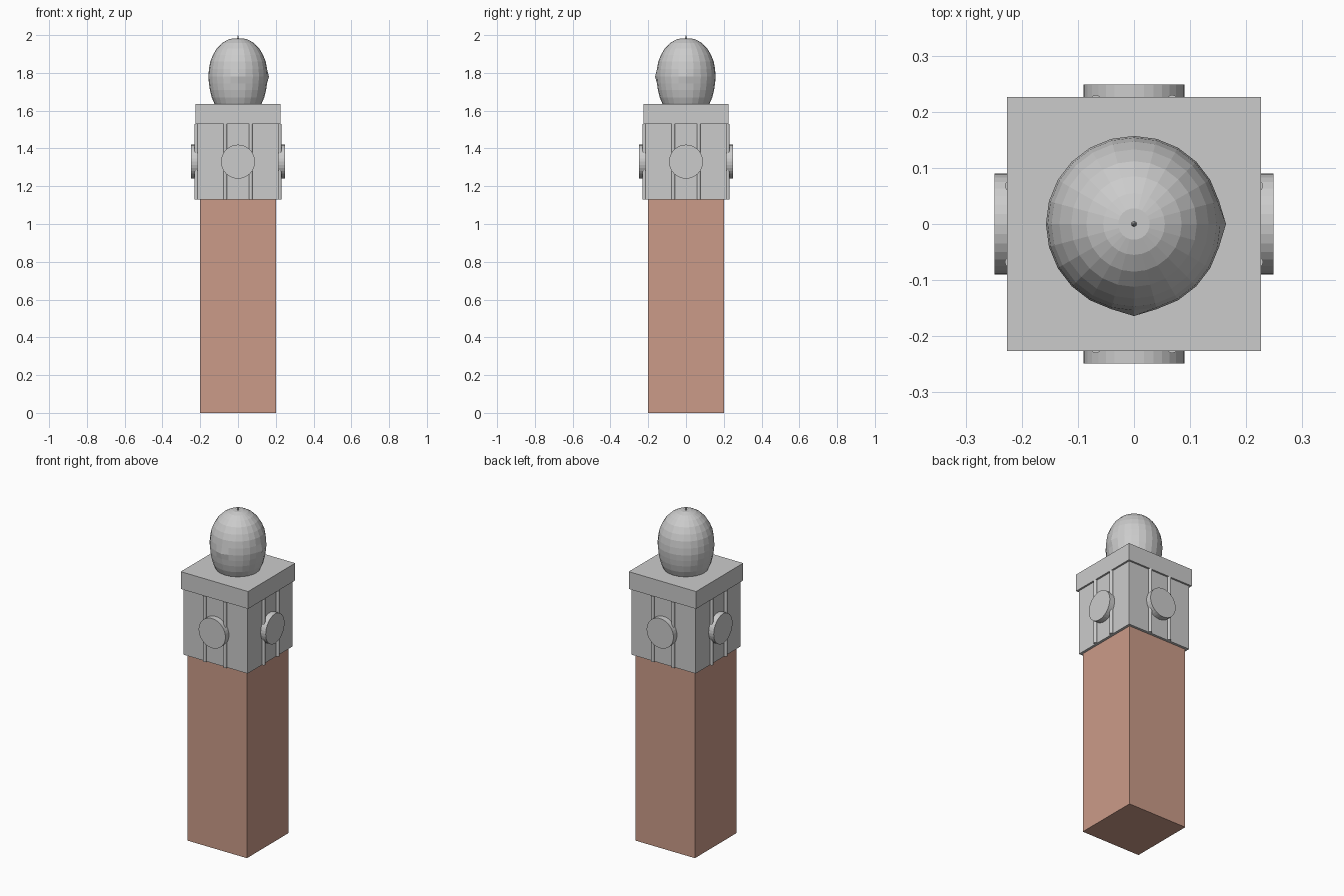
import bpy, bmesh, math
from mathutils import Matrix

if "Cube" in bpy.data.objects:
    bpy.data.objects.remove(bpy.data.objects["Cube"])


def finish(name, bm, mat=None):
    bmesh.ops.recalc_face_normals(bm, faces=bm.faces)
    me = bpy.data.meshes.new(name)
    bm.to_mesh(me)
    bm.free()
    ob = bpy.data.objects.new(name, me)
    bpy.context.collection.objects.link(ob)
    if mat:
        me.materials.append(mat)
    return ob


def box(name, half, z0, z1, mat=None):
    bm = bmesh.new()
    bmesh.ops.create_cube(bm, size=1)
    bmesh.ops.scale(bm, vec=(2 * half, 2 * half, z1 - z0), verts=bm.verts)
    bmesh.ops.translate(bm, vec=(0, 0, (z0 + z1) / 2), verts=bm.verts)
    return finish(name, bm, mat)


def cylinder(name, radius, depth, segments, matrix):
    bm = bmesh.new()
    bmesh.ops.create_cone(bm, cap_ends=True, segments=segments, radius1=radius,
                          radius2=radius, depth=depth, matrix=matrix)
    return finish(name, bm)


# Square tower body
brick = bpy.data.materials.new("brick")
brick.diffuse_color = (0.6, 0.33, 0.25, 1)
brick.use_nodes = True
brick.node_tree.nodes["Principled BSDF"].inputs["Base Color"].default_value = brick.diffuse_color
box("tower_shaft", 0.2, 0, 1.135, brick)
box("clock_stage", 0.215, 1.13, 1.53)
box("cornice", 0.226, 1.53, 1.635)

# Clock disc and two slim columns on each side
for side in range(4):
    turn = Matrix.Rotation(side * math.pi / 2, 4, 'Z')
    face = Matrix.Translation((0, -0.225, 1.33)) @ Matrix.Rotation(math.pi / 2, 4, 'X')
    cylinder(f"clock_face_{side}", 0.09, 0.048, 32, turn @ face)
    for n, x in enumerate((-0.068, 0.068)):
        cylinder(f"column_{side}_{n}", 0.01, 0.4, 16,
                 turn @ Matrix.Translation((x, -0.22, 1.33)))

# Faceted egg-shaped dome, turned from a profile
profile = [(0.105, 1.61), (0.125, 1.637), (0.139, 1.67), (0.149, 1.71),
           (0.154, 1.745), (0.157, 1.78), (0.154, 1.82), (0.147, 1.86),
           (0.133, 1.895), (0.112, 1.93), (0.085, 1.957), (0.055, 1.975),
           (0.028, 1.983)]
SEG = 24
bm = bmesh.new()
rings = []
for r, z in profile:
    rings.append([bm.verts.new((r * math.cos(2 * math.pi * i / SEG),
                                r * math.sin(2 * math.pi * i / SEG), z))
                  for i in range(SEG)])
for a, b in zip(rings, rings[1:]):
    for i in range(SEG):
        j = (i + 1) % SEG
        bm.faces.new((a[i], a[j], b[j], b[i]))
bm.faces.new(rings[0])
bm.faces.new(rings[-1])
# Small points standing out on the right and front of the dome
rings[5][0].co.x = 0.164
rings[5][SEG * 3 // 4].co.y = -0.164
finish("dome", bm)

# Tiny finial
bm = bmesh.new()
bmesh.ops.create_cone(bm, cap_ends=True, segments=6, radius1=0.008, radius2=0.001,
                      depth=0.03, matrix=Matrix.Translation((0, 0, 1.985)))
finish("finial", bm)
